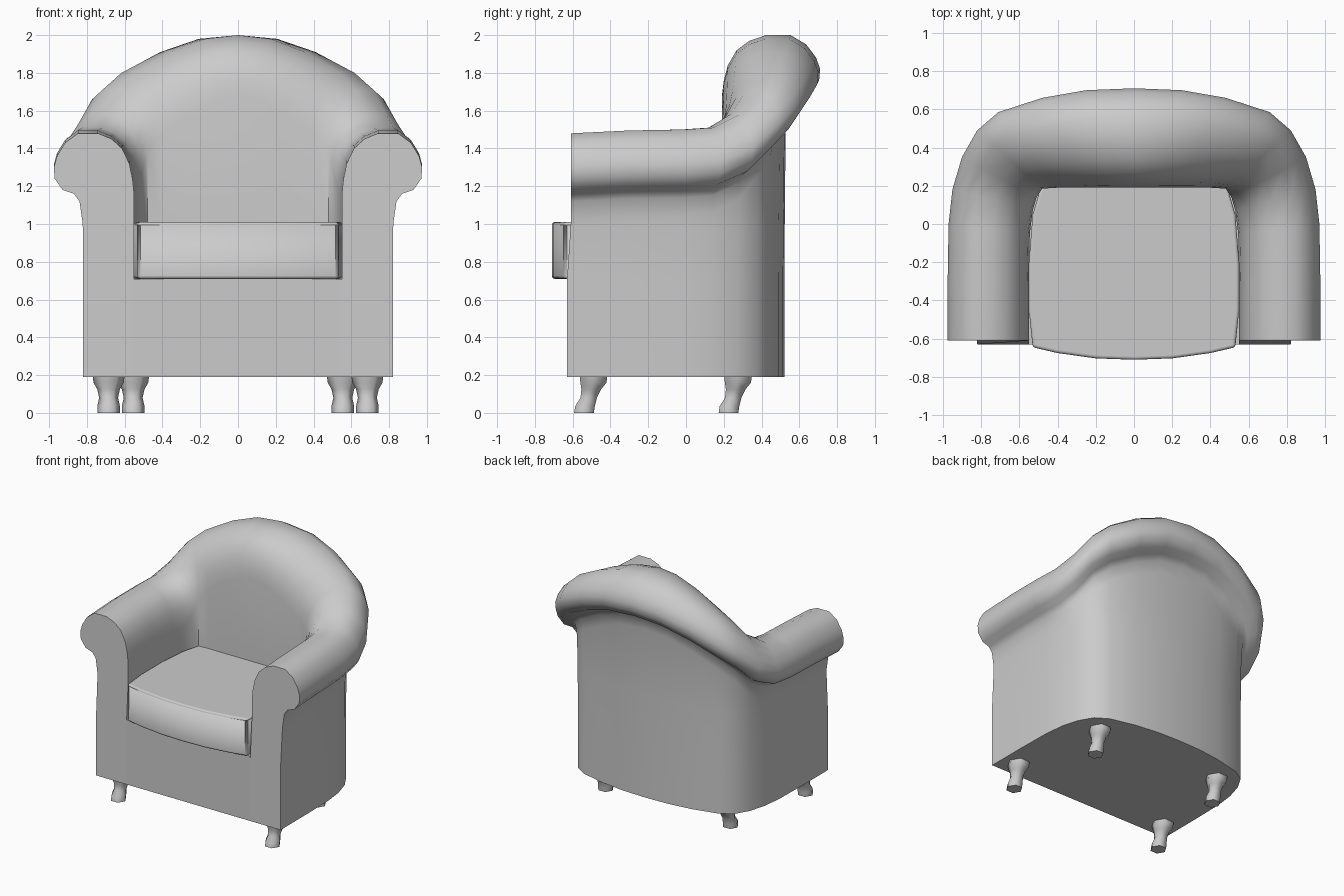
import bpy, bmesh, math

old = bpy.data.objects.get("Cube")
if old:
    bpy.data.objects.remove(old)

GREY = (0.6, 0.6, 0.6, 1)
fabric = bpy.data.materials.new("grey_fabric")
fabric.use_nodes = True
fabric.diffuse_color = GREY
fabric.node_tree.nodes["Principled BSDF"].inputs["Base Color"].default_value = GREY


def finish(name, bm, angle=50, bevel=0):
    bmesh.ops.recalc_face_normals(bm, faces=bm.faces)
    mesh = bpy.data.meshes.new(name)
    bm.to_mesh(mesh)
    bm.free()
    obj = bpy.data.objects.new(name, mesh)
    bpy.context.collection.objects.link(obj)
    mesh.materials.append(fabric)
    bpy.ops.object.select_all(action='DESELECT')
    obj.select_set(True)
    bpy.context.view_layer.objects.active = obj
    if bevel:
        mod = obj.modifiers.new("soft_edges", 'BEVEL')
        mod.width, mod.segments = bevel, 4
        mod.limit_method = 'ANGLE'
        mod.angle_limit = math.radians(35)
    bpy.ops.object.shade_smooth_by_angle(angle=math.radians(angle))
    return obj


def loft(bm, rings):
    """Skin closed rings of points and cap both ends."""
    loops = [[bm.verts.new(p) for p in ring] for ring in rings]
    for a, b in zip(loops, loops[1:]):
        for i in range(len(a)):
            j = (i + 1) % len(a)
            bm.faces.new((a[i], a[j], b[j], b[i]))
    bm.faces.new(loops[0])
    bm.faces.new(loops[-1])
    return loops


# Wrap-around arms and back: inner xy, outer xy and top height per station
half = [
    ((.55, -.61), (.975, -.61), 1.48),
    ((.55, -.3), (.975, -.3), 1.495),
    ((.545, -.05), (.97, 0), 1.5),
    ((.53, .07), (.95, .18), 1.51),
    ((.51, .14), (.9, .35), 1.58),
    ((.48, .185), (.82, .49), 1.71),
    ((.40, .19), (.71, .585), 1.8),
    ((.25, .19), (.48, .66), 1.91),
    ((.11, .19), (.25, .7), 1.98),
]
mirrored = [((-i[0], i[1]), (-o[0], o[1]), z) for i, o, z in reversed(half)]
stations = half + [((0, .19), (0, .71), 2)] + mirrored

# Cross-section: fraction across the wall, with fixed heights or drops from the top
inner_wall = [(0, .19), (0, .7), (0, 1)]
roll = [(0, .32), (.02, .24), (.06, .16), (.15, .08), (.28, .03), (.45, 0),
        (.7, 0), (.86, .05), (.96, .12), (1, .18), (.99, .24), (.89, .3),
        (.75, .32), (.68, .36), (.65, .45)]
outer_wall = [(.64, 1), (.635, .7), (.635, .19)]

rings = []
for inner, outer, top in stations:
    section = inner_wall + [(t, top - d) for t, d in roll] + outer_wall
    ring = []
    for t, z in section:
        x, y = (a + (b - a) * t for a, b in zip(inner, outer))
        if y < -.6 and z < .8:      # slightly fuller lower front
            y = -.63
        ring.append((x, y, z))
    rings.append(ring)
bm = bmesh.new()
loft(bm, rings)
finish("arms_and_back", bm)


def slab(bm, outline, z0, z1):
    loft(bm, [[(x, y, z) for x, y in outline] for z in (z0, z1)])


# Base filling the space under the seat
bm = bmesh.new()
slab(bm, [(.55, -.63), (.55, .1), (.48, .22), (-.48, .22), (-.55, .1), (-.55, -.63)],
     .19, .71)
finish("seat_base", bm)

# Seat cushion with a bowed front and crowned top
bm = bmesh.new()
right = [(.2, -.703), (.4, -.675), (.53, -.645), (.55, -.45), (.55, -.2), (.53, .05), (.48, .22)]
outline = [(0, -.71)] + right + [(-x, y) for x, y in reversed(right)]
slab(bm, outline, .71, .995)
top_face = max(bm.faces, key=lambda f: f.calc_center_median().z)
crown = bmesh.ops.inset_region(bm, faces=[top_face], thickness=.16)
for v in top_face.verts:
    v.co.z += .015
finish("seat_cushion", bm, bevel=.06)

# Feet: six-sided, pinched in the middle and kicked forward
foot_rings = [(.2, 0, .085), (.16, 0, .08), (.125, -.012, .06), (.08, -.025, .05),
              (.035, -.045, .06), (0, -.05, .06)]
for name, x, y in (("front", .685, -.49), ("back", .555, .275)):
    for side, sign in (("left", 1), ("right", -1)):
        bm = bmesh.new()
        loft(bm, [[(sign * x + r * math.cos(k * math.tau / 6),
                    y + dy + r * math.sin(k * math.tau / 6), z) for k in range(6)]
                  for z, dy, r in foot_rings])
        finish(f"{name}_{side}_foot", bm, angle=65)
